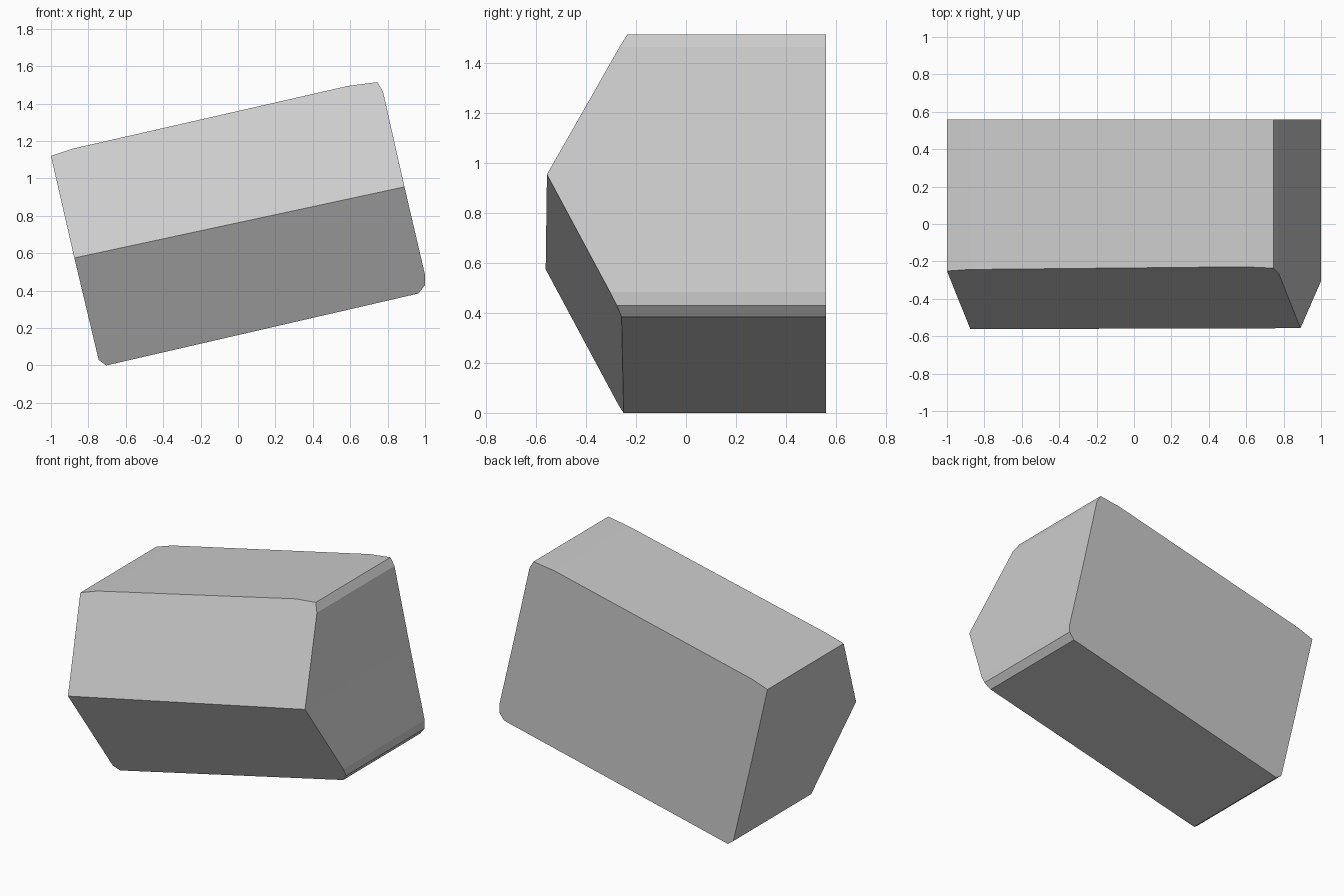
import bpy, bmesh
from mathutils import Vector

if "Cube" in bpy.data.objects:
    bpy.data.objects.remove(bpy.data.objects["Cube"])

# Tilted block outline in the XZ plane, with small clipped corners
OUTLINE = [(-0.705, 0.0), (0.965, 0.385), (1.0, 0.43), (1.0, 0.485),
           (0.89, 0.955), (0.775, 1.465), (0.745, 1.515), (0.59, 1.495),
           (-0.88, 1.16), (-1.0, 1.12), (-0.875, 0.575), (-0.745, 0.03)]
BACK_Y = 0.56
RIDGE_A = Vector((-0.875, -0.562, 0.575))
RIDGE_B = Vector((0.89, -0.557, 0.955))

# Prism running from the back face past the front ridge
bm = bmesh.new()
back = bm.faces.new([bm.verts.new((x, BACK_Y, z)) for x, z in OUTLINE])
ext = bmesh.ops.extrude_face_region(bm, geom=[back], use_keep_orig=True)
moved = [g for g in ext["geom"] if isinstance(g, bmesh.types.BMVert)]
bmesh.ops.translate(bm, verts=moved, vec=(0, -1.4, 0))
bmesh.ops.recalc_face_normals(bm, faces=bm.faces[:])

# Two sloping cuts that meet at the front ridge
along = (RIDGE_B - RIDGE_A).normalized()
up = Vector((-along.z, 0, along.x))
for side, slope in ((1, 0.556), (-1, 0.522)):
    down_slope = up * side + Vector((0, slope, 0))
    normal = along.cross(down_slope).normalized()
    if normal.y > 0:
        normal = -normal
    cut = bmesh.ops.bisect_plane(bm, geom=bm.verts[:] + bm.edges[:] + bm.faces[:],
                                 dist=1e-5, plane_co=RIDGE_A, plane_no=normal,
                                 clear_outer=True)
    rim = [e for e in bm.edges if e.is_boundary]
    bmesh.ops.holes_fill(bm, edges=rim, sides=0)

bmesh.ops.remove_doubles(bm, verts=bm.verts[:], dist=1e-4)
bmesh.ops.recalc_face_normals(bm, faces=bm.faces[:])
mesh = bpy.data.meshes.new("wedge_block")
bm.to_mesh(mesh)
bm.free()
bpy.context.collection.objects.link(bpy.data.objects.new("wedge_block", mesh))
